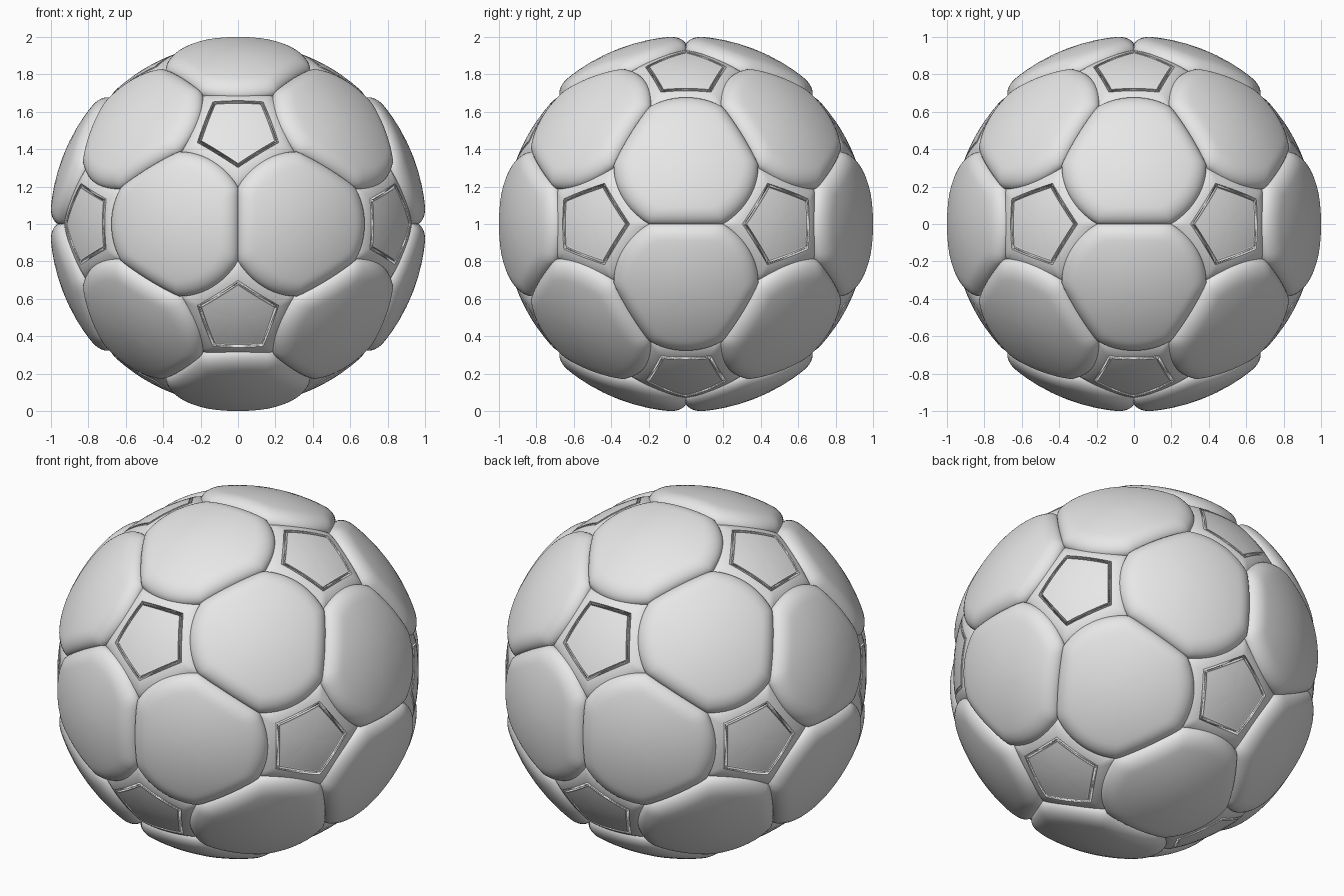
import bpy
from math import sin, cos, pi, sqrt
from mathutils import Vector, Matrix

cube = bpy.data.objects.get("Cube")
if cube:
    bpy.data.objects.remove(cube)

PHI = (1 + sqrt(5)) / 2
EDGE = 0.4036                 # panel edge on a unit ball

mat = bpy.data.materials.new("light_grey")
mat.use_nodes = True
grey = (0.8, 0.8, 0.8, 1)
mat.diffuse_color = grey
mat.node_tree.nodes["Principled BSDF"].inputs["Base Color"].default_value = grey


def cyclic(a, b):
    """Directions (+-a, +-b, 0) and their cyclic axis shifts."""
    out = []
    for s in (1, -1):
        for q in (1, -1):
            p = (s * a, q * b, 0)
            out += [Vector(p[i:] + p[:i]).normalized() for i in range(3)]
    return out


# Panel centres: hexagons on dodecahedron corners, pentagons on icosahedron corners
hex_dirs = cyclic(1 / PHI, PHI)
hex_dirs += [Vector((x, y, z)).normalized()
             for x in (1, -1) for y in (1, -1) for z in (1, -1)]
pent_dirs = cyclic(PHI, 1)


def panel_mesh(name, sides, plane, apothem, cap, top, depth, band):
    """Puffed spherical panel: straight sides clipped by a circle, rounded rim and skirt."""
    steps = 24 * sides
    rings = [(t, top) for t in (0.2, 0.4, 0.55, 0.65)]
    for i in range(11):
        a = i / 10 * pi / 2
        rings.append((1 - band * (1 - sin(a)), top - depth * (1 - cos(a))))
    rings.append((1, 0.88))
    verts = [(0, 0, top)]
    for t, r in rings:
        for j in range(steps):
            ang = 2 * pi * j / steps
            off = (ang + pi / sides) % (2 * pi / sides) - pi / sides
            rad = t * min(cap, apothem / cos(off))
            p = Vector((rad * cos(ang), rad * sin(ang), plane))
            verts.append(p.normalized() * r)
    faces = [(0, 1 + j, 1 + (j + 1) % steps) for j in range(steps)]
    for k in range(len(rings) - 1):
        a, b = 1 + k * steps, 1 + (k + 1) * steps
        for j in range(steps):
            n = (j + 1) % steps
            faces.append((a + j, b + j, b + n, a + n))
    mesh = bpy.data.meshes.new(name)
    mesh.from_pydata(verts, [], faces)
    mesh.materials.append(mat)
    mesh.polygons.foreach_set("use_smooth", [True] * len(faces))
    mesh.update()
    return mesh


def place(name, mesh, dirs):
    """Set a panel at each direction, turned toward its nearest hexagon."""
    for n in dirs:
        others = [h for h in hex_dirs if h.dot(n) < 0.99]
        near = max(others, key=lambda h: h.dot(n))
        u = (near - n * near.dot(n)).normalized()
        rot = Matrix((u, n.cross(u), n)).transposed().to_4x4()
        ob = bpy.data.objects.new(name, mesh)
        ob.matrix_world = Matrix.Translation((0, 0, 1)) @ rot
        bpy.context.collection.objects.link(ob)


# Raised hexagon panels: three straight seams, three arcs lapping over the pentagons
hexagon = panel_mesh("hexagon_panel", 3, sqrt(1 - EDGE ** 2),
                     EDGE * sqrt(3) / 2 + 0.006, EDGE + 0.004, 1.004, 0.062, 0.28)
place("hexagon_panel", hexagon, hex_dirs)

# Lower pentagon panels
radius = EDGE / (2 * sin(pi / 5))
pentagon = panel_mesh("pentagon_panel", 5, sqrt(1 - radius ** 2),
                      radius * cos(pi / 5) + 0.006, radius + 0.01, 0.97, 0.05, 0.42)
place("pentagon_panel", pentagon, pent_dirs)
